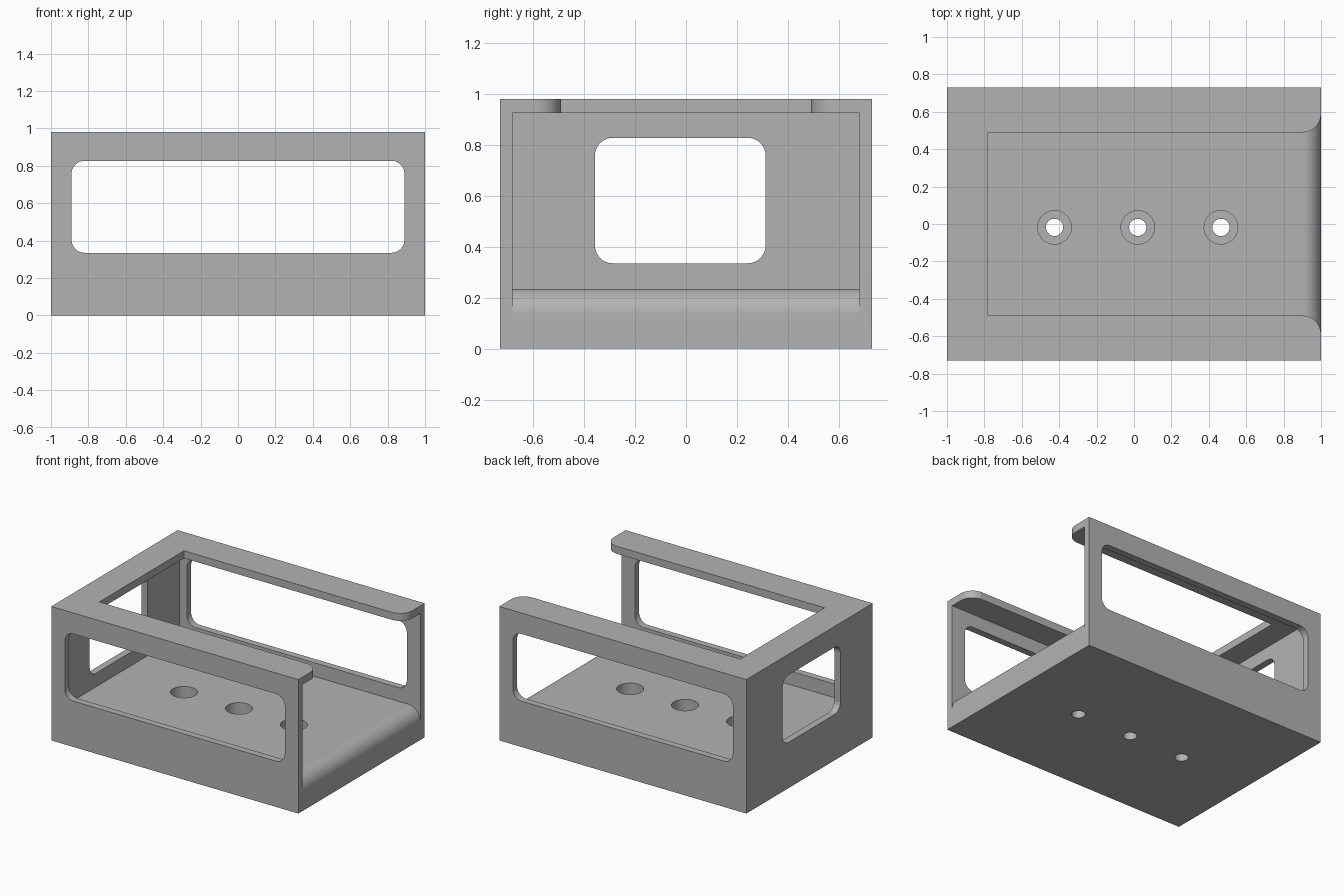
import bpy, bmesh, math
from mathutils import Vector

cube = bpy.data.objects.get("Cube")
if cube:
    bpy.data.objects.remove(cube, do_unlink=True)

LENGTH, DEPTH, HEIGHT = 2.0, 1.46, 0.98
WALL, FLOOR, CEILING = 0.05, 0.235, 0.925
EDGE = LENGTH / 2

grey = bpy.data.materials.new("plain grey")
grey.use_nodes = True
colour = (0.45, 0.45, 0.45, 1)
grey.diffuse_color = colour
grey.node_tree.nodes["Principled BSDF"].inputs["Base Color"].default_value = colour


def arc(cx, cy, r, start, end, steps=12):
    """Points along an arc, angles in degrees."""
    angles = [math.radians(start + (end - start) * i / steps) for i in range(steps + 1)]
    return [(cx + r * math.cos(a), cy + r * math.sin(a)) for a in angles]


def rounded_rect(u0, u1, v0, v1, r):
    return (arc(u1 - r, v1 - r, r, 0, 90) + arc(u0 + r, v1 - r, r, 90, 180)
            + arc(u0 + r, v0 + r, r, 180, 270) + arc(u1 - r, v0 + r, r, 270, 360))


def prism(name, outline, axis, low, high):
    """Extrude a 2D outline along the named axis."""
    place = {"x": lambda u, v, w: (w, u, v),
             "y": lambda u, v, w: (u, w, v),
             "z": lambda u, v, w: (u, v, w)}[axis]
    bm = bmesh.new()
    face = bm.faces.new([bm.verts.new(place(u, v, low)) for u, v in outline])
    swept = bmesh.ops.extrude_face_region(bm, geom=[face])
    moved = [g for g in swept["geom"] if isinstance(g, bmesh.types.BMVert)]
    bmesh.ops.translate(bm, verts=moved, vec=Vector(place(0, 0, high - low)))
    bmesh.ops.recalc_face_normals(bm, faces=bm.faces)
    mesh = bpy.data.meshes.new(name)
    bm.to_mesh(mesh)
    bm.free()
    mesh.materials.append(grey)
    obj = bpy.data.objects.new(name, mesh)
    bpy.context.collection.objects.link(obj)
    return obj


def cut(target, cutter):
    """Subtract the cutter, then discard it."""
    cutter.hide_render = True
    mod = target.modifiers.new("cut", "BOOLEAN")
    mod.operation, mod.solver, mod.object = "DIFFERENCE", "EXACT", cutter
    bpy.ops.object.select_all(action="DESELECT")
    bpy.context.view_layer.objects.active = target
    target.select_set(True)
    bpy.ops.object.modifier_apply(modifier=mod.name)
    bpy.data.objects.remove(cutter, do_unlink=True)


# Outer block
x, y = EDGE, DEPTH / 2
case = prism("open_case", [(-x, -y), (x, -y), (x, y), (-x, y)], "z", 0, HEIGHT)

# Main cavity, open at one end, with a rounded floor lip
r = 0.1
cavity = ([(-EDGE + WALL, FLOOR)] + arc(EDGE - r, FLOOR - r, r, 90, 0)
          + [(EDGE + r, FLOOR - r), (EDGE + r, CEILING), (-EDGE + WALL, CEILING)])
cut(case, prism("cavity_cutter", cavity, "y", -y + WALL, y - WALL))

# Top opening, flared at the open end
side = 0.49
flare = arc(EDGE - r, side + r, r, -90, 0)
flare.append((EDGE + r, side + r))
slot = ([(-0.78, -side)] + [(u, -v) for u, v in flare]
        + flare[::-1] + [(-0.78, side)])
cut(case, prism("slot_cutter", slot, "z", CEILING - 0.1, HEIGHT + 0.1))

# Windows through both long walls and the end wall
sill, head = 0.335, 0.827
cut(case, prism("long_window_cutter", rounded_rect(-0.89, 0.89, sill, head, 0.07), "y", -1, 1))
cut(case, prism("end_window_cutter", rounded_rect(-0.357, 0.312, sill, head, 0.07), "x", -1.2, -0.8))

# Counterbored screw holes in the floor
for hx in (-0.425, 0.02, 0.465):
    for radius, bottom in ((0.09, 0.08), (0.046, -0.1)):
        circle = arc(hx, -0.018, radius, 0, 360, 40)[:-1]
        cut(case, prism("hole_cutter", circle, "z", bottom, FLOOR + 0.05))

# Smooth the curved faces, keep the edges crisp
bpy.ops.object.shade_smooth_by_angle(angle=math.radians(30))
weighted = case.modifiers.new("even_shading", "WEIGHTED_NORMAL")
weighted.keep_sharp = True
